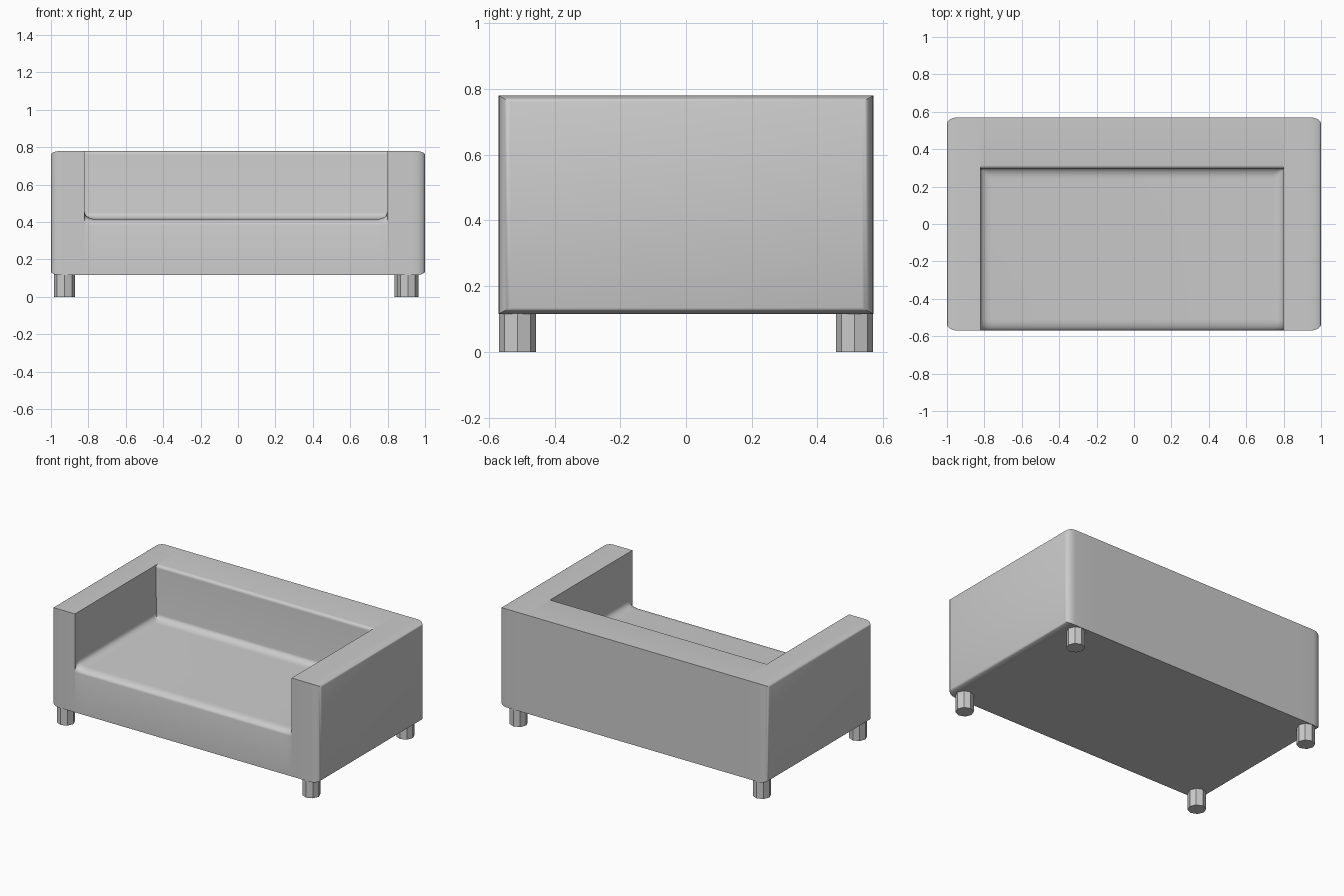
import bpy, bmesh, math

if "Cube" in bpy.data.objects:
    bpy.data.objects.remove(bpy.data.objects["Cube"])

grey = bpy.data.materials.new("grey fabric")
grey.diffuse_color = (0.6, 0.6, 0.6, 1)
grey.use_nodes = True
grey.node_tree.nodes["Principled BSDF"].inputs["Base Color"].default_value = grey.diffuse_color

Y, Z0, Z1 = 0.57, 0.115, 0.78      # half depth, underside, top
LEFT, RIGHT = -0.82, 0.80          # inner faces of the arms


def finish(name, bm, smooth=True):
    bmesh.ops.recalc_face_normals(bm, faces=bm.faces)
    me = bpy.data.meshes.new(name)
    bm.to_mesh(me)
    bm.free()
    me.materials.append(grey)
    ob = bpy.data.objects.new(name, me)
    bpy.context.collection.objects.link(ob)
    if smooth:
        bpy.ops.object.select_all(action='DESELECT')
        ob.select_set(True)
        bpy.context.view_layer.objects.active = ob
        bpy.ops.object.shade_smooth_by_angle(angle=math.radians(35))
    return ob


def loft(name, sections, caps):
    """Skin a list of closed rings of points."""
    bm = bmesh.new()
    rings = [[bm.verts.new(p) for p in s] for s in sections]
    for a, b in zip(rings, rings[1:]):
        for i in range(len(a)):
            j = (i + 1) % len(a)
            bm.faces.new((a[i], a[j], b[j], b[i]))
    if caps:
        bm.faces.new(rings[0])
        bm.faces.new(rings[-1])
    return finish(name, bm)


def rect(x, dy=0, dz=0):
    return [(x, -Y + dy, Z0 + dz), (x, Y - dy, Z0 + dz),
            (x, Y - dy, Z1 - dz), (x, -Y + dy, Z1 - dz)]


# arms: blocks whose outer side face has rounded edges
def arm(name, side, inner):
    secs = [rect(inner)]
    for k in range(7):
        a = math.radians(15 * k)
        c = 1 - math.cos(a)
        secs.append(rect(side * (0.94 + 0.06 * math.sin(a)), 0.035 * c, 0.02 * c))
    loft(name, secs, True)


arm("left_arm", -1, LEFT)
arm("right_arm", 1, RIGHT)

# seat and backrest: one profile (y, z) with rounded front lip and coved back
STEPS = [math.radians(15 * k) for k in range(7)]
lip = [(-0.51 - 0.06 * math.cos(a), 0.385 + 0.03 * math.sin(a)) for a in STEPS]
cove = [(0.24 + 0.06 * math.sin(a), 0.45 - 0.035 * math.cos(a)) for a in STEPS]
top = [(0.315 - 0.02 * math.cos(a), 0.76 + 0.02 * math.sin(a)) for a in STEPS]


def section(x):
    # the seat also curves up into both arms
    d = min(x - LEFT, RIGHT - x)
    t = max(0, 1 - d / 0.06)
    lift = 0.035 * (1 - math.sqrt(1 - t * t))
    pts = [(-Y, Z0)]
    for y, z in lip + cove:
        f = min(1, (z - 0.385) / 0.03)
        pts.append((y, max(z, min(z, 0.415) + lift * f)))
    pts += top + [(Y, Z1), (Y, Z0)]
    return [(x, y, z) for y, z in pts]


curve = [0.06 * (1 - math.sin(a)) for a in reversed(STEPS)]
xs = [LEFT + d for d in curve] + [RIGHT - d for d in reversed(curve)]
loft("seat_and_backrest", [section(x) for x in xs], False)

# octagonal legs
for name, x, y in (("front_left_leg", -0.927, -0.513), ("back_left_leg", -0.927, 0.513),
                   ("front_right_leg", 0.908, -0.513), ("back_right_leg", 0.892, 0.513)):
    bm = bmesh.new()
    bmesh.ops.create_cone(bm, cap_ends=True, segments=8, radius1=0.056, radius2=0.056, depth=0.13)
    bmesh.ops.translate(bm, verts=bm.verts, vec=(x, y, 0.065))
    finish(name, bm, smooth=False)
